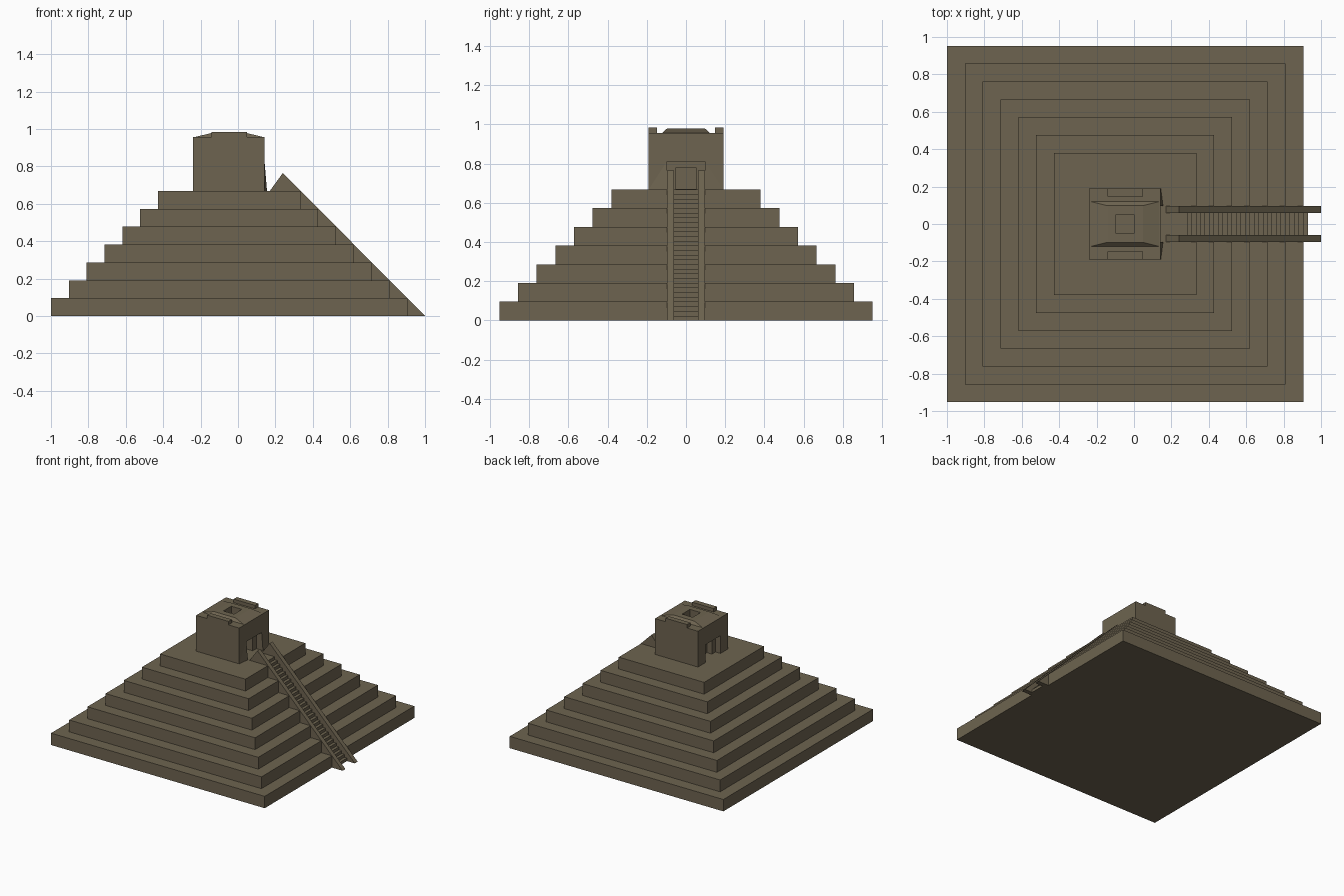
import bpy, bmesh

if "Cube" in bpy.data.objects:
    bpy.data.objects.remove(bpy.data.objects["Cube"])

stone = bpy.data.materials.new("weathered stone")
stone.diffuse_color = (0.155, 0.127, 0.08, 1)
stone.use_nodes = True
stone.node_tree.nodes["Principled BSDF"].inputs["Base Color"].default_value = stone.diffuse_color

H, STEP, CX = 0.0955, 0.0953, -0.0475   # tier height, tier setback, pyramid centre
TOP = 7 * H


def finish(name, bm):
    bmesh.ops.recalc_face_normals(bm, faces=bm.faces)
    me = bpy.data.meshes.new(name)
    bm.to_mesh(me)
    bm.free()
    me.materials.append(stone)
    ob = bpy.data.objects.new(name, me)
    bpy.context.collection.objects.link(ob)
    return ob


def prism(name, pts, offset):
    """Extrude a flat outline of 3D points along an offset."""
    bm = bmesh.new()
    f = bm.faces.new([bm.verts.new(p) for p in pts])
    ext = bmesh.ops.extrude_face_region(bm, geom=[f])
    bmesh.ops.translate(bm, vec=offset,
                        verts=[v for v in ext["geom"] if isinstance(v, bmesh.types.BMVert)])
    return finish(name, bm)


def box(name, x0, x1, y0, y1, z0, z1):
    return prism(name, [(x0, y0, z0), (x1, y0, z0), (x1, y1, z0), (x0, y1, z0)], (0, 0, z1 - z0))


def hull(name, pts):
    bm = bmesh.new()
    for p in pts:
        bm.verts.new(p)
    bmesh.ops.convex_hull(bm, input=bm.verts)
    bmesh.ops.dissolve_limit(bm, angle_limit=0.01, verts=bm.verts, edges=bm.edges)
    return finish(name, bm)


def cut(ob, *dims):
    cutter = box("cutter", *dims)
    cutter.hide_render = True
    mod = ob.modifiers.new("cut", "BOOLEAN")
    mod.operation, mod.solver, mod.object = "DIFFERENCE", "EXACT", cutter
    bpy.context.view_layer.objects.active = ob
    bpy.ops.object.modifier_apply(modifier=mod.name)
    bpy.data.objects.remove(cutter)


# Seven tiers, each notched on the stair side
for k in range(7):
    r = 0.9525 - k * STEP
    e, n = CX + r, CX + r - 0.09
    z = k * H
    prism(f"tier_{k + 1}", [(CX - r, -r, z), (e, -r, z), (e, -0.06, z), (n, -0.06, z),
                            (n, 0.06, z), (e, 0.06, z), (e, r, z), (CX - r, r, z)], (0, 0, H))

# Staircase sunk between the balustrades
N = 28
rise = TOP / N
profile = [(0.2, 0)]
for i in range(N):
    x = 0.93 - i * rise
    profile += [(x, i * rise), (x, (i + 1) * rise)]
profile.append((0.2, TOP))
prism("staircase", [(x, -0.06, z) for x, z in profile], (0, 0.12, 0))

# Balustrades with a raised peak at the top
for side in (-1, 1):
    prism("balustrade", [(x, side * 0.06, z) for x, z in
                         ((1, 0), (0.24, 0.765), (0.17, TOP), (0.17, 0.55), (0.72, 0))],
          (0, side * 0.036, 0))

# Temple with stepped doorways at both ends and an inner chamber
temple = box("temple", -0.24, 0.143, -0.19, 0.19, TOP, 0.957)
cut(temple, -0.11, 0.03, -0.15, 0.15, TOP + 0.003, 0.91)
cut(temple, 0.095, 0.2, -0.097, 0.097, TOP - 0.05, 0.812)
cut(temple, 0.0, 0.12, -0.052, 0.052, TOP - 0.05, 0.78)
cut(temple, -0.3, -0.195, -0.097, 0.097, TOP - 0.05, 0.812)
cut(temple, -0.21, -0.15, -0.052, 0.052, TOP - 0.05, 0.78)
cut(temple, -0.095, 0.0, -0.05, 0.05, 0.85, 1.1)

# Flared door jambs on the stair side
for side in (-1, 1):
    hull("door_jamb", [(0.143, side * 0.19, TOP), (0.143, side * 0.097, TOP),
                       (0.143, side * 0.097, 0.812), (0.155, side * 0.097, TOP)])

# Low hipped roof with a smoke opening
roof = hull("roof", [(x, y, 0.955) for x in (-0.24, 0.143) for y in (-0.122, 0.122)] +
            [(x, y, 0.978) for x in (-0.143, 0.048) for y in (-0.098, 0.098)])
cut(roof, -0.095, 0.0, -0.05, 0.05, 0.85, 1.1)

# Parapet blocks along both roof edges
for side in (-1, 1):
    y0, y1 = sorted((side * 0.148, side * 0.19))
    box("parapet", -0.143, 0.048, y0, y1, 0.955, 0.985)
